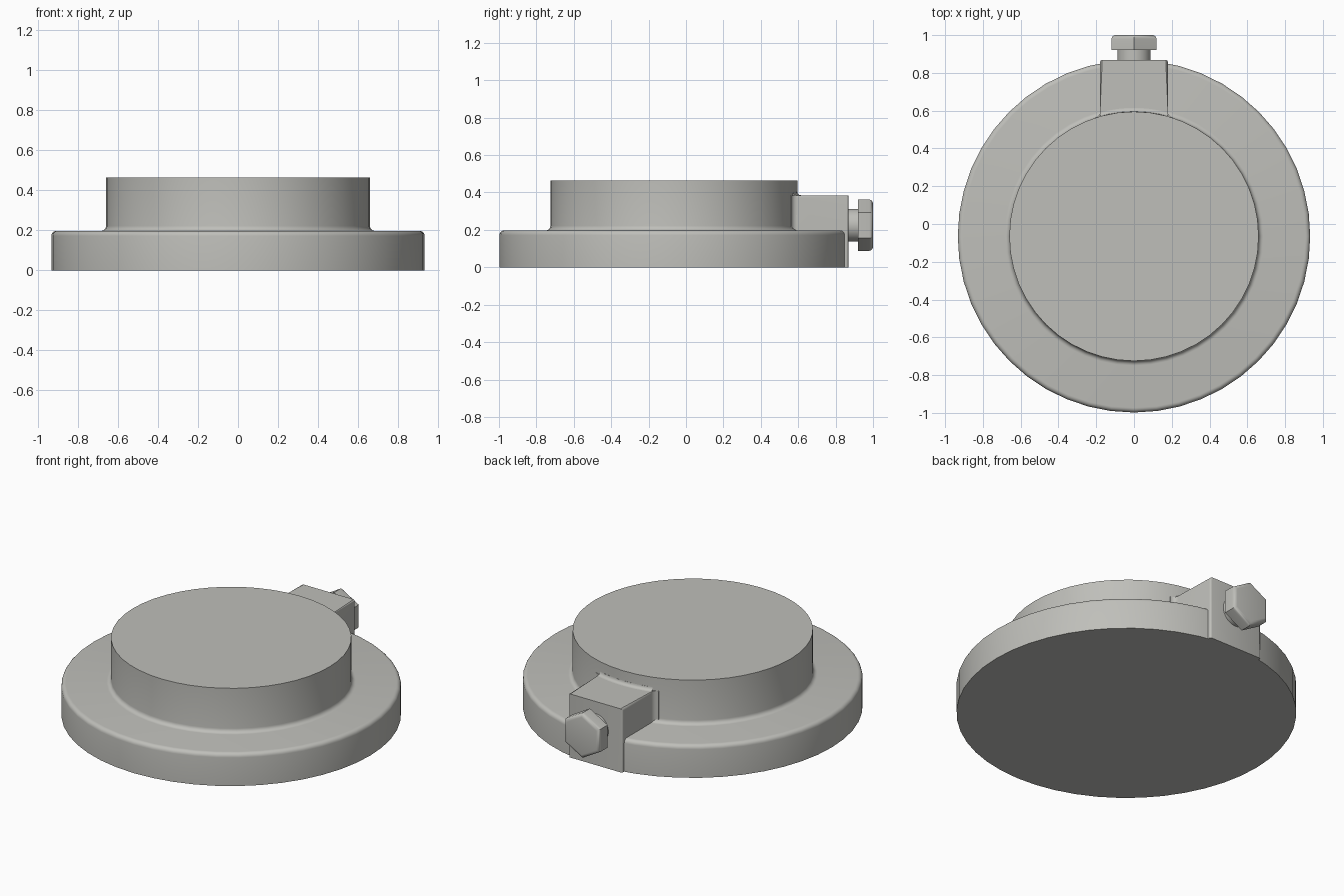
import bpy, bmesh
from math import sin, cos, pi, radians
from mathutils import Matrix, Vector

cube = bpy.data.objects.get("Cube")
if cube:
    bpy.data.objects.remove(cube, do_unlink=True)

metal = bpy.data.materials.new("warm_grey_metal")
metal.use_nodes = True
grey = (0.52, 0.52, 0.49, 1)
metal.diffuse_color = grey
metal.node_tree.nodes["Principled BSDF"].inputs["Base Color"].default_value = grey

CY = -0.065      # axis of the round body
HUB_R = 0.66
BOLT_Z = 0.225


def finish(bm, name, angle=35):
    bmesh.ops.remove_doubles(bm, verts=bm.verts, dist=1e-5)
    bmesh.ops.recalc_face_normals(bm, faces=bm.faces)
    mesh = bpy.data.meshes.new(name)
    bm.to_mesh(mesh)
    bm.free()
    obj = bpy.data.objects.new(name, mesh)
    bpy.context.collection.objects.link(obj)
    mesh.materials.append(metal)
    bpy.ops.object.select_all(action='DESELECT')
    obj.select_set(True)
    bpy.context.view_layer.objects.active = obj
    bpy.ops.object.shade_smooth_by_angle(angle=radians(angle))
    return obj


def arc(cx, cy, r, a0, a1, n=5):
    return [(cx + r * cos(radians(a0 + (a1 - a0) * i / n)),
             cy + r * sin(radians(a0 + (a1 - a0) * i / n))) for i in range(n + 1)]


def prism(bm, outline, z0, z1):
    base = bm.faces.new([bm.verts.new((x, y, z0)) for x, y in outline])
    ext = bmesh.ops.extrude_face_region(bm, geom=[base], use_keep_orig=True)
    top = [g for g in ext["geom"] if isinstance(g, bmesh.types.BMVert)]
    bmesh.ops.translate(bm, verts=top, vec=(0, 0, z1 - z0))


# Flange and hub, turned from one profile
profile = [(0, 0), (0.933, 0)] + arc(0.908, 0.172, 0.025, 0, 90)
profile += arc(HUB_R + 0.025, 0.222, 0.025, 270, 180) + [(HUB_R, 0.465), (0, 0.465)]
bm = bmesh.new()
verts = [bm.verts.new((r, 0, z)) for r, z in profile]
edges = [bm.edges.new(pair) for pair in zip(verts, verts[1:])]
bmesh.ops.spin(bm, geom=verts + edges, cent=(0, 0, 0), axis=(0, 0, 1),
               angle=2 * pi, steps=48, use_merge=True)
bmesh.ops.translate(bm, verts=bm.verts, vec=(0, CY, 0))
finish(bm, "flange_and_hub")

# Boss block, flaring where it meets the hub
side = [(0.18, 0.868)] + arc(0.21, 0.592, 0.03, 180, 270) + [(0.21, 0.5)]
bm = bmesh.new()
prism(bm, side + [(-x, y) for x, y in reversed(side)], 0, 0.385)
rounded = []
for e in bm.edges:
    a, b = (v.co for v in e.verts)
    on_side = abs(a.x - b.x) < 0.001 and abs(a.x) < 0.181 and max(a.y, b.y) > 0.8
    top_edge = min(a.z, b.z) > 0.38
    upright = abs(a.z - b.z) > 0.1
    if on_side and (top_edge or upright):
        rounded.append(e)
bmesh.ops.bevel(bm, geom=rounded, offset=0.012, segments=3, profile=0.5, affect='EDGES')
finish(bm, "boss_block")

# Small fillet between the block top and the hub wall
section = arc(HUB_R + 0.02, 0.405, 0.02, 270, 180) + [(HUB_R - 0.02, 0.405), (HUB_R - 0.02, 0.384)]
span = 0.27
bm = bmesh.new()
ring = [bm.verts.new((r, 0, z)) for r, z in section]
face = bm.faces.new(ring)
bmesh.ops.rotate(bm, verts=ring, cent=(0, 0, 0), matrix=Matrix.Rotation(pi / 2 - span, 3, 'Z'))
bmesh.ops.spin(bm, geom=[face], cent=(0, 0, 0), axis=(0, 0, 1), angle=2 * span, steps=8)
bmesh.ops.translate(bm, verts=bm.verts, vec=(0, CY, 0))
finish(bm, "boss_top_fillet")


def bolt_part(name, radius, sides, y0, y1, chamfer=0):
    bm = bmesh.new()
    outline = [(radius * sin(2 * pi * i / sides), radius * cos(2 * pi * i / sides))
               for i in range(sides)]
    prism(bm, outline, 0, y1 - y0)
    if chamfer:
        rim = [e for e in bm.edges if min(v.co.z for v in e.verts) > (y1 - y0) * 0.9]
        bmesh.ops.bevel(bm, geom=rim, offset=chamfer, segments=4, profile=0.5, affect='EDGES')
    # Lay the part along +y
    bmesh.ops.rotate(bm, verts=bm.verts, cent=(0, 0, 0), matrix=Matrix.Rotation(-pi / 2, 3, 'X'))
    bmesh.ops.translate(bm, verts=bm.verts, vec=Vector((0, y0, BOLT_Z)))
    finish(bm, name)


# Clamping bolt
bolt_part("bolt_shank", 0.088, 32, 0.85, 0.93)
bolt_part("bolt_head", 0.137, 6, 0.92, 1.0, chamfer=0.02)
